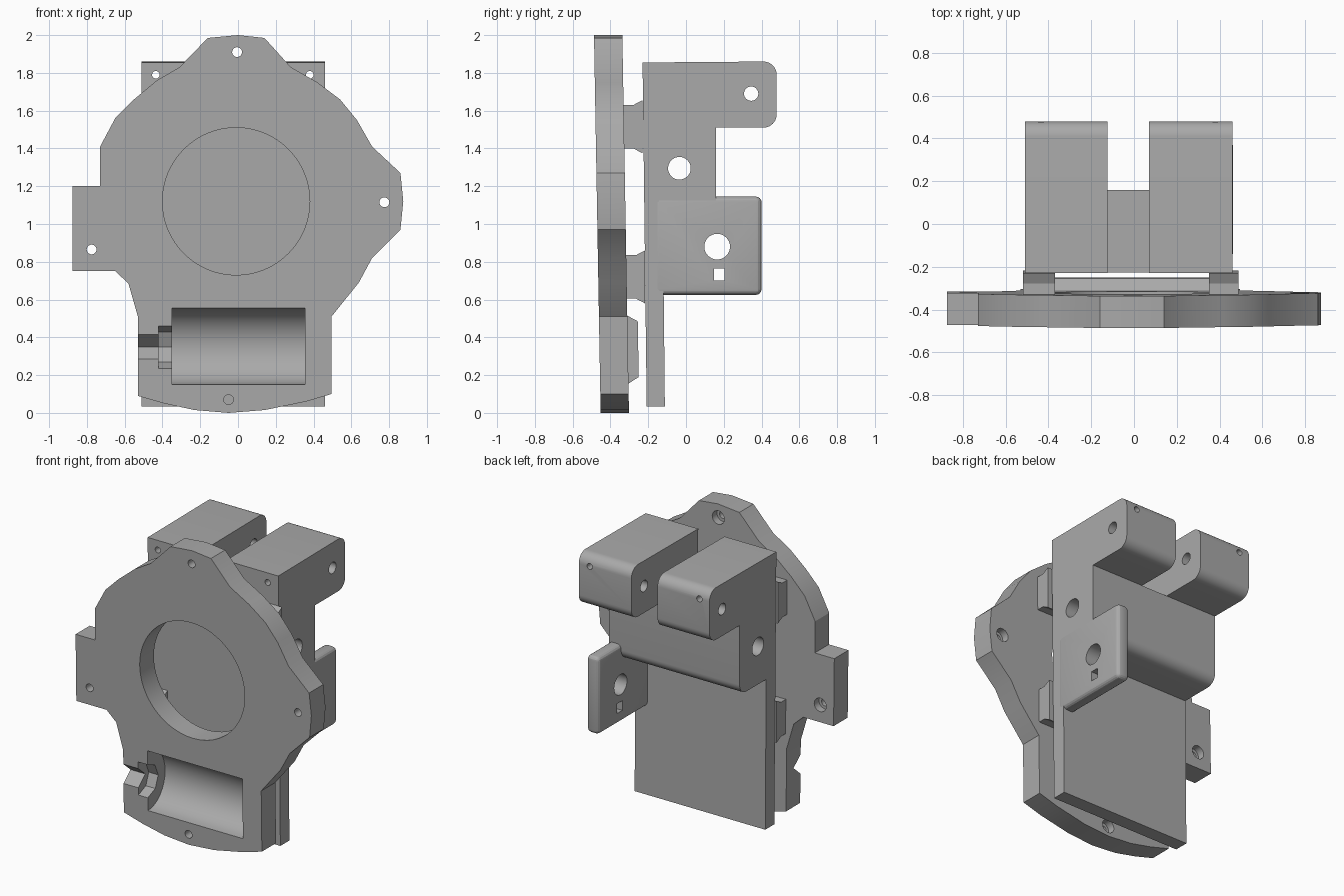
import bpy, bmesh
from math import sin, cos, pi, radians

if "Cube" in bpy.data.objects:
    bpy.data.objects.remove(bpy.data.objects["Cube"])

grey = bpy.data.materials.new("machined grey")
grey.use_nodes = True
GREY = (0.4, 0.4, 0.4, 1)
grey.diffuse_color = GREY
grey.node_tree.nodes["Principled BSDF"].inputs["Base Color"].default_value = GREY


def prism(name, points, axis, low, high):
    """Extrude a (y, z) outline along x, or an (x, z) outline along y."""
    bm = bmesh.new()
    place = (lambda a, b: (low, a, b)) if axis == "x" else (lambda a, b: (a, low, b))
    face = bm.faces.new([bm.verts.new(place(a, b)) for a, b in points])
    moved = bmesh.ops.extrude_face_region(bm, geom=[face])["geom"]
    for v in moved:
        if isinstance(v, bmesh.types.BMVert):
            setattr(v.co, axis, high)
    bmesh.ops.recalc_face_normals(bm, faces=bm.faces)
    mesh = bpy.data.meshes.new(name)
    bm.to_mesh(mesh)
    bm.free()
    mesh.materials.append(grey)
    obj = bpy.data.objects.new(name, mesh)
    bpy.context.collection.objects.link(obj)
    return obj


def arc(a, b, r, start=0, end=360, n=32, rb=None):
    full = end - start == 360
    steps = [radians(start + (end - start) * i / n) for i in range(n if full else n + 1)]
    return [(a + r * cos(t), b + (rb or r) * sin(t)) for t in steps]


def rect(a0, a1, b0, b1):
    return [(a0, b0), (a1, b0), (a1, b1), (a0, b1)]


def activate(obj):
    bpy.ops.object.select_all(action="DESELECT")
    obj.select_set(True)
    bpy.context.view_layer.objects.active = obj


def cut(obj, points, axis, low, high, operation="DIFFERENCE"):
    tool = prism("cutter", points, axis, low, high)
    tool.hide_render = True
    activate(obj)
    mod = obj.modifiers.new("cut", "BOOLEAN")
    mod.operation, mod.solver, mod.object = operation, "EXACT", tool
    bpy.ops.object.modifier_apply(modifier=mod.name)
    bpy.data.objects.remove(tool)


def finish(obj, lean=0):
    for v in obj.data.vertices:
        v.co.y -= lean * v.co.z
    activate(obj)
    bpy.ops.object.shade_smooth_by_angle(angle=radians(20))


# Front plate outline, clockwise from the top
FRONT, BACK, LEAN = -0.452, -0.302, 0.0175
outline = [
    (-0.16, 1.985), (0, 2), (0.14, 1.985), (0.28, 1.83), (0.42, 1.75), (0.54, 1.66),
    (0.63, 1.55), (0.71, 1.41), (0.86, 1.27), (0.875, 1.12), (0.86, 0.97), (0.71, 0.82),
    (0.64, 0.69), (0.495, 0.51), (0.495, 0.1), (0.36, 0.06), (0.14, 0.015), (-0.05, 0),
    (-0.23, 0.015), (-0.39, 0.05), (-0.53, 0.09), (-0.53, 0.51), (-0.58, 0.685),
    (-0.65, 0.75), (-0.875, 0.75), (-0.875, 1.2), (-0.73, 1.2), (-0.73, 1.41),
    (-0.65, 1.56), (-0.55, 1.66), (-0.43, 1.76), (-0.31, 1.83)]
plate = prism("front_plate", outline, "y", FRONT, BACK)

# Rear bulge behind the trough
bulge = [(BACK - 0.05, 0.155), (BACK, 0.155), (-0.247, 0.19), (-0.247, 0.485),
         (BACK, 0.515), (BACK - 0.05, 0.515)]
cut(plate, bulge, "x", -0.37, 0.36, "UNION")

# Round window, trough, shaft grooves
cut(plate, arc(-0.01, 1.12, 0.39, n=64), "y", -1, 0)
cut(plate, arc(FRONT, 0.352, 0.185, rb=0.202), "x", -0.35, 0.355)
cut(plate, arc(FRONT, 0.348, 0.112, n=8), "x", -0.42, -0.34)
cut(plate, arc(FRONT, 0.35, 0.075, n=4, rb=0.065), "x", -0.6, -0.41)

# Screw holes with counterbores on the back
for x, z in [(-0.005, 1.91), (0.775, 1.115), (-0.775, 0.865), (-0.05, 0.07)]:
    cut(plate, arc(x, z, 0.026, n=20), "y", -1, 0)
    cut(plate, arc(x, z, 0.045, n=20), "y", BACK - 0.05, 0)
finish(plate, LEAN)

# Four flared spacer pads between plate and bracket
for side, x0, x1 in [("right", -0.52, -0.37), ("left", 0.35, 0.49)]:
    for level, z in [("lower", 0.72), ("upper", 1.515)]:
        y = BACK - LEAN * z
        pad = [(y - 0.02, z - 0.115), (y + 0.05, z - 0.115), (y + 0.097, z - 0.14),
               (y + 0.097, z + 0.14), (y + 0.05, z + 0.115), (y - 0.02, z + 0.115)]
        finish(prism(f"{level}_{side}_pad", pad, "x", x0, x1))

# Bracket: thin lower wall, thick middle, two arms at the top
side = [(-0.208, 0.035), (-0.112, 0.035), (-0.122, 1.04)]
side += arc(0.09, 1.11, 0.07, -90, 0, 8)
side += [(0.16, 1.51)]
side += arc(0.41, 1.58, 0.07, -90, 0, 8) + arc(0.41, 1.79, 0.07, 0, 90, 8)
side += [(-0.23, 1.855)]
bracket = prism("bracket", side, "x", -0.51, 0.46)
cut(bracket, rect(-0.125, 0.07, 1.51, 2), "y", -1, 1)
cut(bracket, arc(0.345, 1.69, 0.038, n=24), "x", -1, 1)
cut(bracket, arc(-0.035, 1.295, 0.06), "x", -1, 1)
for x in (-0.435, 0.38):
    cut(bracket, arc(x, 1.79, 0.02, n=16), "y", -1, 1)
finish(bracket)

# Side flap with rounded edges, a round hole and a small square window
flap = prism("side_flap", rect(-0.17, 0.4, 0.625, 1.145), "x", 0.37, 0.462)
activate(flap)
bevel = flap.modifiers.new("round", "BEVEL")
bevel.width, bevel.segments = 0.03, 4
bpy.ops.object.modifier_apply(modifier=bevel.name)
cut(flap, arc(0.165, 0.88, 0.068), "x", 0, 1)
cut(flap, rect(0.147, 0.203, 0.7, 0.765), "x", 0, 1)
finish(flap)
